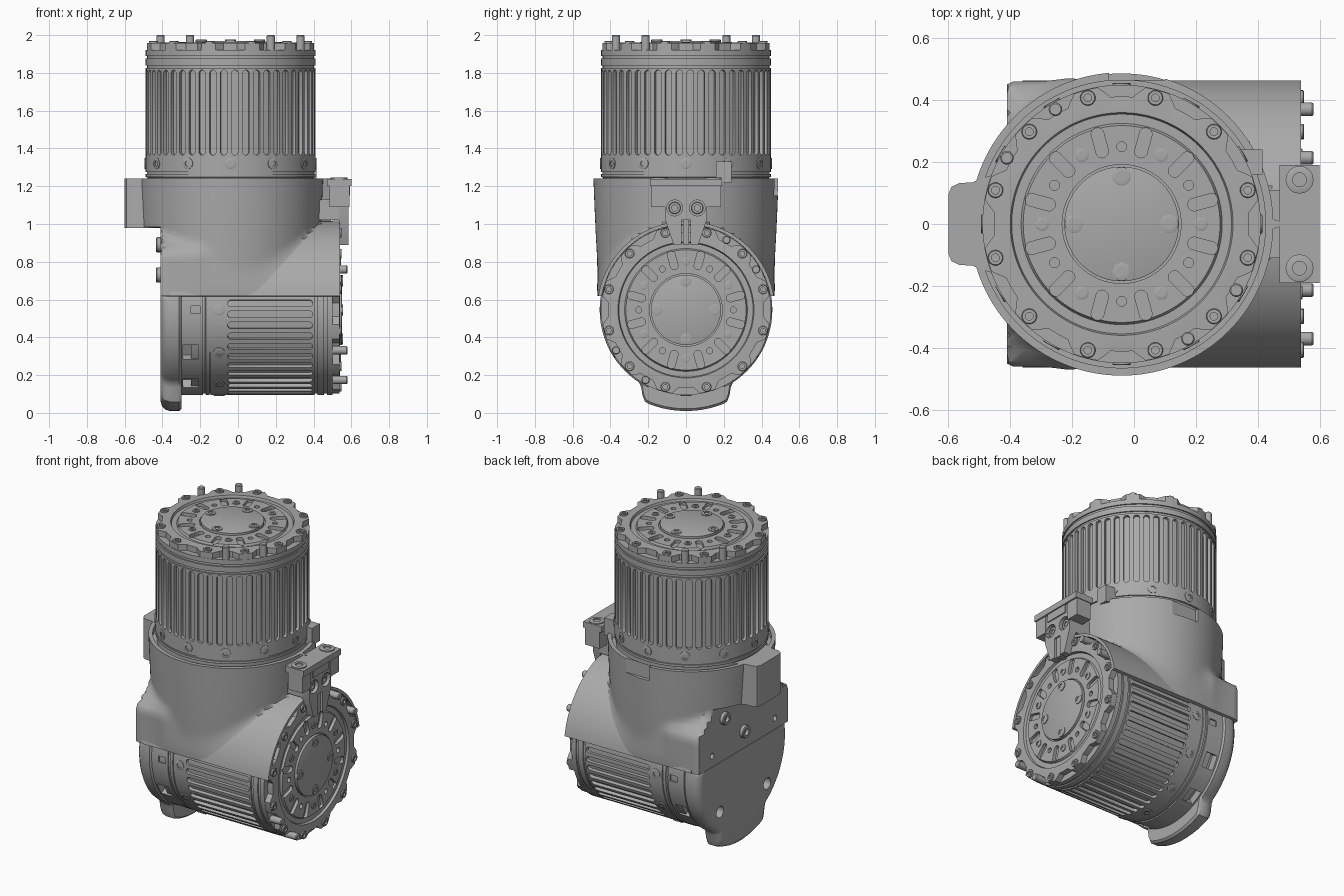
import bpy, bmesh
from math import sin, cos, pi, radians, sqrt
from mathutils import Matrix, Vector

cube = bpy.data.objects.get("Cube")
if cube:
    bpy.data.objects.remove(cube, do_unlink=True)

grey = bpy.data.materials.new("machined_grey")
grey.use_nodes = True
grey.diffuse_color = (0.4, 0.4, 0.4, 1)
grey.node_tree.nodes["Principled BSDF"].inputs["Base Color"].default_value = (0.4, 0.4, 0.4, 1)

T = lambda x, y, z: Matrix.Translation((x, y, z))
R = lambda deg, axis: Matrix.Rotation(radians(deg), 4, axis)
parts = []


# Each solid is a list of matching loops, bridged in order and capped at both ends
def make(name, solids, matrix=Matrix()):
    bm = bmesh.new()
    for loops in solids:
        rows = [[bm.verts.new(p) for p in loop] for loop in loops]
        n = len(rows[0])
        for a, b in zip(rows, rows[1:]):
            for i in range(n):
                j = (i + 1) % n
                bm.faces.new((a[i], a[j], b[j], b[i]))
        bm.faces.new(rows[0][::-1])
        bm.faces.new(rows[-1])
    bmesh.ops.recalc_face_normals(bm, faces=bm.faces)
    bm.transform(matrix)
    mesh = bpy.data.meshes.new(name)
    bm.to_mesh(mesh)
    bm.free()
    mesh.materials.append(grey)
    obj = bpy.data.objects.new(name, mesh)
    bpy.context.collection.objects.link(obj)
    parts.append(obj)
    return obj


# Subtract solids from an object and keep only the result
def cut(obj, solids, matrix=Matrix()):
    cutter = make("cutter", solids, matrix)
    parts.remove(cutter)
    cutter.hide_render = True
    mod = obj.modifiers.new("cut", 'BOOLEAN')
    mod.operation, mod.solver, mod.object = 'DIFFERENCE', 'EXACT', cutter
    bpy.context.view_layer.update()
    result = bpy.data.meshes.new_from_object(obj.evaluated_get(bpy.context.evaluated_depsgraph_get()))
    obj.modifiers.clear()
    obj.data = result
    bpy.data.objects.remove(cutter, do_unlink=True)


def polar(radius, z, n):
    f = radius if callable(radius) else (lambda a: radius)
    return [Vector((f(a) * cos(a), f(a) * sin(a), z)) for a in (2 * pi * i / n for i in range(n))]


def lathe(profile, n=96):
    return [polar(r, z, n) for r, z in profile]


def place(matrix, solid):
    return [[matrix @ p for p in loop] for loop in solid]


def box(x0, x1, y0, y1, z0, z1):
    return [[Vector(p) for p in ((x0, y0, z), (x1, y0, z), (x1, y1, z), (x0, y1, z))] for z in (z0, z1)]


def prism_x(points, x0, x1):
    return [[Vector((x, y, z)) for y, z in points] for x in (x0, x1)]


# Rounded slot, long along local x, between two local z heights
def slot(half_len, half_w, z0, z1):
    outline = []
    for i in range(12):
        a = (i + 0.5) * pi / 6
        shift = (half_len - half_w) * (1 if cos(a) > 0 else -1)
        outline.append((half_w * cos(a) + shift, half_w * sin(a)))
    return [[Vector((x, y, z)) for x, y in outline] for z in (z0, z1)]


# Socket-head bolt standing on local z = 0
def bolt(matrix, r, h):
    return place(matrix, lathe([(r, -0.02), (r, h * 0.8), (r * 0.9, h), (r * 0.5, h), (r * 0.5, h * 0.2)], 16))


def ring(count, offset, radius, z):
    return [R(offset + 360 * k / count, 'Z') @ T(radius, 0, z) for k in range(count)]


def lug_outline(a):
    off = abs((a * 180 / pi) % 30 - 15)
    return 0.412 + 0.036 * max(0, min(1, (9 - off) / 3))


# One actuator: finned can, scalloped output face, bolts and pins
def motor(prefix, m):
    can = make(prefix + "_can", [lathe([
        (.44, 1.17), (.44, 1.245), (.45, 1.25), (.45, 1.265), (.443, 1.265), (.443, 1.275), (.45, 1.275),
        (.45, 1.825), (.442, 1.825), (.442, 1.84), (.45, 1.84), (.45, 1.875), (.442, 1.875),
        (.442, 1.89), (.45, 1.89), (.45, 1.92), (.3, 1.92)])], m)
    fins = [place(R(7.5 * k + 3, 'Z') @ T(0, 0, 1.59) @ R(90, 'Y'), slot(.225, .018, .43, .48)) for k in range(48)]
    cut(can, fins, m)

    face = make(prefix + "_output_face", [lathe([
        (lug_outline, 1.91), (lug_outline, 1.957), (.375, 1.96), (.36, 1.96), (.355, 1.945), (.325, 1.945),
        (.318, 1.958), (.192, 1.958), (.192, 1.945), (.185, 1.945), (.185, 1.968), (.18, 1.97)], 144)], m)
    holes = [place(k, slot(.05, .021, -.02, .03)) for k in ring(12, 15, .272, 1.958)]
    holes += [place(k, lathe([(.016, -.02), (.016, .03)], 12)) for k in ring(6, 30, .25, 1.958)]
    cut(face, holes, m)

    bolts = [bolt(k, .025, .012) for k in ring(12, 15, .422, 1.957)]
    bolts += [bolt(k, .022, .006) for k in ring(6, 0, .257, 1.958)]
    bolts += [bolt(k, .03, .006) for k in ring(4, 0, .154, 1.97)]
    bolts += [bolt(k @ R(90, 'Y'), .03, .008) for k in ring(12, 30, .447, 1.32)]
    make(prefix + "_bolts", bolts, m)
    pins = [place(R(a, 'Z') @ T(.428, 0, 0), lathe([(.022, 1.9), (.022, 1.995), (.018, 2.0)], 16))
            for a in (150, 120, -30, -60)]
    make(prefix + "_pins", pins, m)


motor("upper_motor", T(-.04, 0, 0))
motor("lower_motor", T(-1.42, 0, .545) @ R(90, 'Y'))


# Elbow housing: round collar blending into the horizontal hood and flat left face
def housing_radius(z):
    t = (z - .62) / .62
    round_r = .445 + .045 * sqrt(t)
    hood_w = sqrt(max(1e-4, .455 ** 2 - (z - .545) ** 2))
    side_w = .46 - .2 * max(0, min(1, (z - .85) / .13))

    def f(a):
        c, s = cos(a), abs(sin(a))
        w = hood_w + (side_w - hood_w) * max(0, min(1, -3 * c))
        flat = (.53 if c > 0 else .37) / max(abs(c), 1e-4)
        rect = min(flat, w / max(s, 1e-4))
        if z > .98 and c < 0:
            rect = 0
        blend = max(0, .08 - abs(round_r - rect)) / .08
        r = max(round_r, rect) + blend * blend * .02
        return min(r, flat) if z < .982 and c < 0 else r
    return f


levels = [.62 + .03 * i for i in range(12)] + [.978, .984, 1.01, 1.04, 1.07, 1.1, 1.15, 1.2, 1.24]
rows = [(housing_radius(z), z) for z in levels] + [(.465, 1.24), (.465, 1.2), (.43, 1.2)]
housing = make("elbow_housing", [lathe(rows, 192)], T(-.04, 0, 0))
notches = [box(-.08, .1, .465, .6, 1.15, 1.3)]
notches += [place(T(-.41, y, .69) @ R(90, 'Y'), lathe([(.018, -.04), (.018, .03)], 16)) for y in (-.32, .32)]
cut(housing, notches)

arc = [radians(9.2 + 161.6 * i / 48) for i in range(49)]
hood = [(.47 * cos(a), .545 + .47 * sin(a)) for a in arc]
hood += [(.452 * cos(a), .545 + .452 * sin(a)) for a in reversed(arc)]
make("hood_shell", [prism_x(hood, -.36, .54)])

# Cable tab on the left of the collar
tab = [(-.42, .17), (-.5, .145), (-.52, .135), (-.565, .132), (-.59, .12), (-.6, .095)]
tab += [(x, -y) for x, y in reversed(tab)]
make("cable_tab", [[[Vector((x, y, z)) for x, y in tab] for z in (.98, 1.24)]])

# Rear collar of the lower actuator, with side windows
lying = T(0, 0, .545) @ R(90, 'Y')
collar = make("lower_collar", [lathe([(.44, -.34), (.44, -.3), (.45, -.3), (.45, -.185), (.442, -.185),
                                      (.442, -.17), (.45, -.17), (.45, -.15), (.4, -.15)])], lying)
cut(collar, [place(R(a, 'Z'), box(.4, .5, -.045, .045, -.29, -.21)) for a in (30, -30, 60, -60)], lying)
cut(collar, [place(R(a, 'Z'), box(.41, .5, -.02, .02, -.25, -.2)) for a in (90, -90)], lying)


# Left cover plate with a rounded outer rim and a lower lip
def cover_loop(x, inset):
    pts = []
    for i in range(120):
        a = 2 * pi * i / 120
        t = max(0, min(1, (33 - abs(a * 180 / pi - 180)) / 10))
        r = .457 + .078 * t * t * (3 - 2 * t) - inset
        pts.append(Vector((x, r * sin(a), min(.618, .545 + r * cos(a)))))
    return pts


cover = make("cover_plate", [[cover_loop(x, d) for x, d in (
    (-.3, .012), (-.312, 0), (-.36, 0), (-.385, .008), (-.402, .025), (-.41, .05))]])
cut(cover, [place(T(-.41, y, .3) @ R(90, 'Y'), lathe([(.036, -.05), (.036, .05)], 24)) for y in (-.24, .24)])
make("cover_bolts", [bolt(T(-.41, y, z) @ R(-90, 'Y'), .04, .024) for y, z in ((.2, .89), (0, .73))])

# Connector bracket on the right
half = [(.11, 1.2), (.11, 1.02), (.065, .89), (.025, .89), (.025, 1.02)]
plate = make("bracket_plate", [prism_x(half + [(-y, z) for y, z in reversed(half)], .535, .585)])
cut(plate, [place(T(.585, y, 1.085) @ R(90, 'Y'), lathe([(.042, -.03), (.042, .03)], 24)) for y in (-.06, .06)])
make("bracket_screws", [bolt(T(.56, y, 1.085) @ R(90, 'Y'), .032, .012) for y in (-.06, .06)])
make("bracket_arm", [box(.4, .54, -.11, .11, 1.02, 1.13)])
make("bracket_key", [box(.5, .575, -.016, .016, .89, 1.03)])
make("bracket_bar", [box(.47, .6, -.19, .19, 1.2, 1.238)])
make("bracket_blocks", [box(.485, .59, min(s * .1, s * .185), max(s * .1, s * .185), 1.09, 1.21) for s in (-1, 1)])
make("bracket_bolts", [bolt(T(.535, y, 1.237), .045, .01) for y in (-.143, .143)])
make("bracket_socket", [box(.53, .592, -.08, .08, 1.15, 1.2)])
make("motor_connector", [box(.33, .415, .16, .24, 1.22, 1.33)])

# Shading
bpy.ops.object.select_all(action='DESELECT')
for obj in parts:
    obj.select_set(True)
bpy.context.view_layer.objects.active = parts[0]
bpy.ops.object.shade_smooth_by_angle(angle=radians(32))
